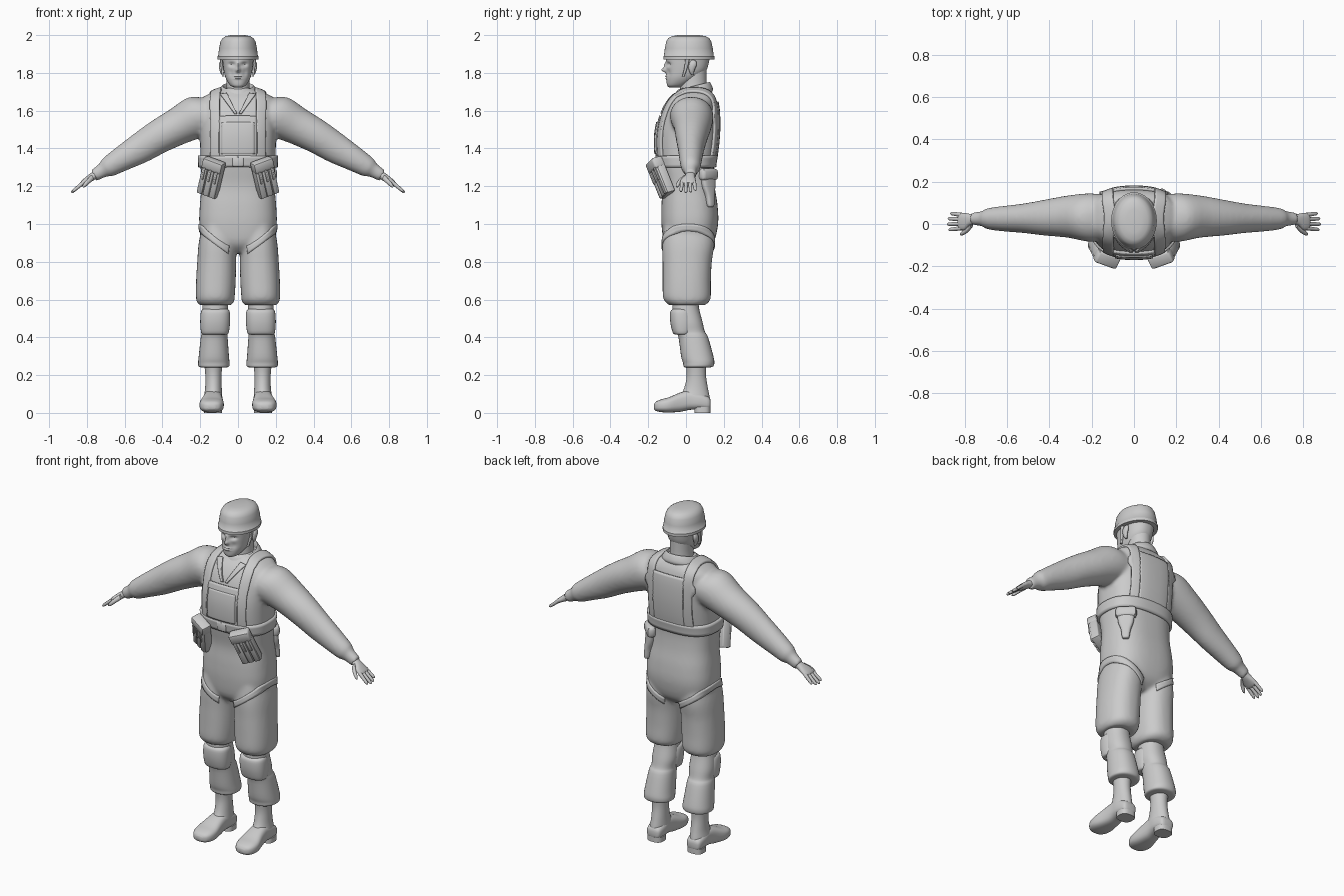
import bpy, bmesh
from math import sin, cos, pi, radians, exp, copysign
from mathutils import Vector, Matrix
from mathutils.bvhtree import BVHTree

X, Y, Z = Vector((1, 0, 0)), Vector((0, 1, 0)), Vector((0, 0, 1))


def catmull(rows, sub):
    if sub < 2:
        return [Vector(r) for r in rows]
    r = [Vector(q) for q in rows]
    r = [r[0]] + r + [r[-1]]
    out = []
    for i in range(1, len(r) - 2):
        a, b, c, d = r[i - 1:i + 3]
        for k in range(sub):
            t = k / sub
            out.append(0.5 * (2 * b + (c - a) * t + (2 * a - 5 * b + 4 * c - d) * t * t
                              + (3 * b - a - 3 * c + d) * t ** 3))
    return out + [r[-2]]


def loft(bm, rows, u=X, v=Y, n=32, p=2.0, sub=4):
    """Rows are (x, y, z, radius along u, radius along v)."""
    rings = []
    for r in catmull(rows, sub):
        c, ring = Vector(r[:3]), []
        for i in range(n):
            a = 2 * pi * i / n
            cu = copysign(abs(cos(a)) ** (2 / p), cos(a))
            sv = copysign(abs(sin(a)) ** (2 / p), sin(a))
            ring.append(bm.verts.new(c + u * (r[3] * cu) + v * (r[4] * sv)))
        rings.append(ring)
    for a, b in zip(rings, rings[1:]):
        for i in range(n):
            bm.faces.new((a[i], a[(i + 1) % n], b[(i + 1) % n], b[i]))
    bm.faces.new(rings[0][::-1])
    bm.faces.new(rings[-1])


def zrow(z, cx, y0, y1, rx):
    return (cx, (y0 + y1) / 2, z, rx, (y1 - y0) / 2)


def finish(bm, name, mirror=False, angle=45):
    bmesh.ops.recalc_face_normals(bm, faces=bm.faces[:])
    me = bpy.data.meshes.new(name)
    bm.to_mesh(me)
    bm.free()
    me.shade_smooth()
    me.set_sharp_from_angle(angle=radians(angle))
    ob = bpy.data.objects.new(name, me)
    bpy.context.collection.objects.link(ob)
    if mirror:
        ob.modifiers.new("Mirror", 'MIRROR').use_mirror_merge = False
    return ob


def part(name, rows, mirror=False, angle=45, **kw):
    bm = bmesh.new()
    loft(bm, rows, **kw)
    return finish(bm, name, mirror, angle)


def box(bm, size, mat, bevel=0.006):
    t = bmesh.new()
    bmesh.ops.create_cube(t, size=1, matrix=Matrix.Diagonal((*size, 1)))
    bmesh.ops.bevel(t, geom=t.edges[:], offset=bevel, segments=2, affect='EDGES', profile=0.5)
    t.transform(mat)
    me = bpy.data.meshes.new("tmp")
    t.to_mesh(me)
    t.free()
    bm.from_mesh(me)
    bpy.data.meshes.remove(me)


# Clothed body: torso, sleeves and thighs fused by voxel remesh
bm = bmesh.new()
loft(bm, [zrow(*r) for r in [
    (.85, 0, -.07, .09, .12), (.9, 0, -.115, .145, .185), (1.0, 0, -.13, .17, .205),
    (1.1, 0, -.13, .167, .202), (1.2, 0, -.125, .152, .194), (1.3, 0, -.14, .147, .198),
    (1.4, 0, -.152, .162, .2), (1.5, 0, -.148, .17, .203), (1.6, 0, -.12, .168, .205),
    (1.66, 0, -.085, .157, .195), (1.695, 0, -.05, .14, .14), (1.72, 0, -.03, .12, .07)]], p=2.6, n=48)
for s in (1, -1):
    loft(bm, [(s * x, y, z, a, b) for x, y, z, a, b in [
        (.1, .03, 1.585, .09, .1), (.2, .03, 1.572, .115, .115), (.31, .035, 1.52, .1, .1),
        (.42, .03, 1.462, .09, .085), (.52, .027, 1.40, .081, .07), (.62, .025, 1.342, .066, .06),
        (.69, .025, 1.30, .054, .05), (.715, .025, 1.285, .04, .037), (.765, .025, 1.255, .033, .03)]],
        u=Vector((s * .508, 0, .861)))
    loft(bm, [zrow(z, s * cx, a, b, r) for z, cx, a, b, r in [
        (1.02, .105, -.11, .14, .08), (.9, .109, -.125, .15, .099), (.8, .113, -.124, .137, .103),
        (.7, .117, -.124, .132, .105), (.62, .12, -.123, .132, .103), (.59, .12, -.112, .124, .099),
        (.57, .12, -.09, .1, .085)]], p=2.3)
body = finish(bm, "clothed_body")
m = body.modifiers.new("Remesh", 'REMESH')
m.mode, m.voxel_size = 'VOXEL', .01
m = body.modifiers.new("Smooth", 'SMOOTH')
m.factor, m.iterations = .5, 8
dg = bpy.context.evaluated_depsgraph_get()
baked = bpy.data.meshes.new_from_object(body.evaluated_get(dg))
body.modifiers.clear()
body.data = baked
baked.shade_smooth()
tree = BVHTree.FromPolygons([v.co.copy() for v in baked.vertices], [list(f.vertices) for f in baked.polygons])


def patch(name, left, right, nw=6, sub=6, lift=.004, thick=.016, mirror=False):
    """Cloth strip between two edge paths, laid on the body surface."""
    bm, grid = bmesh.new(), []
    for a, b in zip(catmull(left, sub), catmull(right, sub)):
        row = []
        for i in range(nw + 1):
            co, no, _, _ = tree.find_nearest(a.lerp(b, i / nw))
            row.append(bm.verts.new(co + no * lift))
        grid.append(row)
    for r, q in zip(grid, grid[1:]):
        for i in range(nw):
            bm.faces.new((r[i], r[i + 1], q[i + 1], q[i]))
    ob = finish(bm, name, mirror)
    m = ob.modifiers.new("Thickness", 'SOLIDIFY')
    m.thickness, m.offset = thick, 0
    return ob


# Vest: over-shoulder strips, bib, chest pocket, back panel, lapels
over = [(-.155, 1.34), (-.16, 1.45), (-.14, 1.58), (-.06, 1.72), (.05, 1.75), (.15, 1.68), (.18, 1.58),
        (.18, 1.45), (.16, 1.34)]
patch("vest_shoulder_strip", [(.1, y, z) for y, z in over], [(.162, y, z) for y, z in over], mirror=True)
patch("vest_bib", [(-.105, -.16, z) for z in (1.34, 1.45, 1.58)], [(.105, -.16, z) for z in (1.34, 1.45, 1.58)],
      nw=14)
patch("chest_pocket", [(-.09, -.16, z) for z in (1.37, 1.45, 1.54)], [(.09, -.16, z) for z in (1.37, 1.45, 1.54)],
      nw=12, lift=.01)
patch("vest_back", [(-.105, .18, z) for z in (1.34, 1.5, 1.65)], [(.105, .18, z) for z in (1.34, 1.5, 1.65)], nw=14)
patch("shirt_lapel", [(.005, -.13, 1.585), (.035, -.1, 1.64), (.06, -.06, 1.695)],
      [(.02, -.13, 1.585), (.06, -.1, 1.64), (.095, -.06, 1.69)], mirror=True, thick=.012)

# Waist belt and buckle
hoop = [(.21 * sin(2 * pi * i / 24), .01 - .17 * cos(2 * pi * i / 24)) for i in range(25)]
patch("waist_belt", [(x, y, 1.3) for x, y in hoop], [(x, y, 1.362) for x, y in hoop], nw=4, sub=3, thick=.018)
bm = bmesh.new()
box(bm, (.06, .02, .05), Matrix.Translation((0, -.152, 1.33)))
finish(bm, "belt_buckle")

# Harness straps round the thighs
ring = [(a, .11 + .115 * cos(a), .01 + .155 * sin(a), .885 + .075 * cos(a))
        for a in [radians(-125 + 250 * i / 16) for i in range(17)]]
patch("thigh_strap", [(x, y, z) for a, x, y, z in ring], [(x, y, z + .04) for a, x, y, z in ring],
      nw=3, sub=3, lift=.001, thick=.01, mirror=True)

# Lower trousers, knee pads, boots
part("lower_trouser", [zrow(*r) for r in [
    (.6, .12, -.07, .065, .066), (.55, .121, -.072, .07, .068), (.48, .122, -.066, .088, .072),
    (.43, .124, -.055, .1, .067), (.4, .126, -.04, .117, .071), (.3, .128, -.026, .145, .08),
    (.265, .128, -.016, .15, .083), (.245, .128, -.012, .143, .08), (.24, .128, .0, .12, .06)]], True, p=2.2)
part("knee_pad", [zrow(*r) for r in [
    (.415, .122, -.055, .02, .062), (.425, .122, -.07, .035, .073), (.48, .121, -.083, .045, .079),
    (.535, .12, -.083, .035, .076), (.55, .12, -.068, .02, .064)]], True, p=2.4)
part("boot_shaft", [zrow(*r) for r in [
    (.28, .131, -.005, .11, .05), (.2, .13, .004, .106, .043), (.13, .13, -.01, .116, .044),
    (.08, .132, -.035, .126, .049), (.05, .132, -.03, .126, .048)]], True)
part("boot_foot", [(x, y, (a + b) / 2, r, (b - a) / 2) for x, y, a, b, r in [
    (.132, .131, .035, .065, .022), (.132, .12, .018, .085, .042), (.132, .07, .018, .11, .05),
    (.133, .02, .016, .12, .049), (.135, -.03, .006, .108, .054), (.139, -.09, .002, .083, .064),
    (.14, -.13, .004, .072, .06), (.14, -.158, .01, .06, .044), (.14, -.17, .02, .045, .02)]],
     True, v=Z, p=2.8)
part("boot_heel", [(.132, .087, z, .047, .043) for z in (0, .03)], True, p=2.8, sub=1)

# Hands with fingers
U = Vector((.508, 0, .861))
bm = bmesh.new()
loft(bm, [(.745, .025, 1.268, .02, .024), (.775, .02, 1.248, .02, .028), (.8, .012, 1.232, .017, .04),
          (.822, .012, 1.217, .013, .04), (.83, .012, 1.212, .008, .034)], u=U, n=20, p=2.3)
for y0, y1, ln in [(.043, .05, .78), (.022, .025, .95), (.001, -.001, 1), (-.02, -.027, .9)]:
    loft(bm, [(.815 + .068 * t * ln, y0 + (y1 - y0) * t, 1.222 - .056 * t * ln, r, r)
              for t, r in ((0, .011), (.5, .0095), (.88, .008), (1, .003))], u=U, n=10, sub=3)
loft(bm, [(.768, -.004, 1.248, .014, .014), (.79, -.03, 1.228, .0125, .012), (.812, -.044, 1.206, .01, .01),
          (.822, -.048, 1.196, .004, .004)], u=U, n=10, sub=3)
finish(bm, "hand", True)

# Neck and shirt collar
part("neck", [zrow(*r) for r in [(1.66, 0, -.04, .12, .07), (1.74, 0, -.03, .11, .06), (1.84, 0, -.02, .11, .062)]])
part("shirt_collar", [(0, .04, 1.69, .07, .08), (0, .04, 1.728, .078, .084), (0, .04, 1.724, .09, .093),
                      (0, .038, 1.69, .112, .108), (0, .038, 1.675, .108, .104)],
     u=X, v=Vector((0, .97, .24)), sub=3, n=40)

# Head, with facial relief pressed into the front
bm = bmesh.new()
loft(bm, [zrow(*r) for r in [
    (1.722, 0, -.088, -.03, .018), (1.735, 0, -.1, .0, .042), (1.77, 0, -.104, .06, .064),
    (1.81, 0, -.104, .105, .075), (1.86, 0, -.105, .122, .081), (1.9, 0, -.1, .125, .083),
    (1.94, 0, -.08, .11, .07)]], n=128, p=2.25, sub=10)
relief = [(.034, 1.845, .017, .011, .014), (-.034, 1.845, .017, .011, .014), (0, 1.815, .011, .012, -.026),
          (0, 1.84, .008, .016, -.012), (0, 1.782, .02, .004, -.007), (0, 1.77, .018, .004, -.007),
          (0, 1.776, .025, .002, .004), (.036, 1.8, .014, .02, .006), (-.036, 1.8, .014, .02, .006)]
for w in bm.verts:
    if w.co.y < -.02:
        x, z = w.co.x, w.co.z
        w.co.y += sum(d * exp(-((x - cx) / sx) ** 2 - ((z - cz) / sz) ** 2) for cx, cz, sx, sz, d in relief)
finish(bm, "head")
part("ear", [(.083, .035, 1.79, .004, .008), (.087, .03, 1.81, .01, .014), (.089, .035, 1.84, .012, .021),
             (.087, .038, 1.86, .009, .016), (.084, .038, 1.868, .003, .006)], True, n=16)
part("chin_strap", [(.078, -.015, 1.78, .006, .006), (.085, .0, 1.83, .006, .009), (.092, .01, 1.89, .006, .012)],
     True, n=12, p=3)

# Helmet
part("helmet", [zrow(*r) for r in [
    (1.872, 0, -.112, .142, .1), (1.872, 0, -.12, .15, .108), (1.888, 0, -.12, .15, .108),
    (1.89, 0, -.117, .147, .105), (1.93, 0, -.112, .142, .1), (1.965, 0, -.105, .134, .093),
    (1.983, 0, -.095, .124, .083), (1.994, 0, -.075, .105, .065), (2.0, 0, -.04, .07, .035)]],
     n=48, sub=1, angle=50)

# Ammunition pouches with three magazines each
M = (Matrix.Translation((.142, -.13, 1.245)) @ Matrix.Rotation(radians(25), 4, 'Z')
     @ Matrix.Rotation(radians(15), 4, 'X') @ Matrix.Rotation(radians(-20), 4, 'Y'))
bm = bmesh.new()
box(bm, (.112, .045, .2), M)
box(bm, (.116, .062, .06), M @ Matrix.Translation((0, -.006, .075)), .012)
for i in (-1, 0, 1):
    box(bm, (.032, .03, .15), M @ Matrix.Translation((i * .036, -.018, -.022)))
    box(bm, (.012, .012, .07), M @ Matrix.Translation((i * .036, -.034, .02)), .003)
finish(bm, "ammo_pouch", True)

# Holster on the right rear hip
R = Matrix.Rotation(radians(135), 4, 'Z')
bm = bmesh.new()
box(bm, (.115, .05, .065), Matrix.Translation((.155, .118, 1.262)) @ R, .018)
loft(bm, [(.155, .118, 1.26, .048, .02), (.158, .12, 1.2, .042, .02), (.163, .126, 1.15, .027, .018),
          (.168, .13, 1.1, .02, .015), (.168, .13, 1.09, .012, .01)],
     u=R.to_3x3() @ X, v=R.to_3x3() @ Y, n=20, p=3)
finish(bm, "holster")
